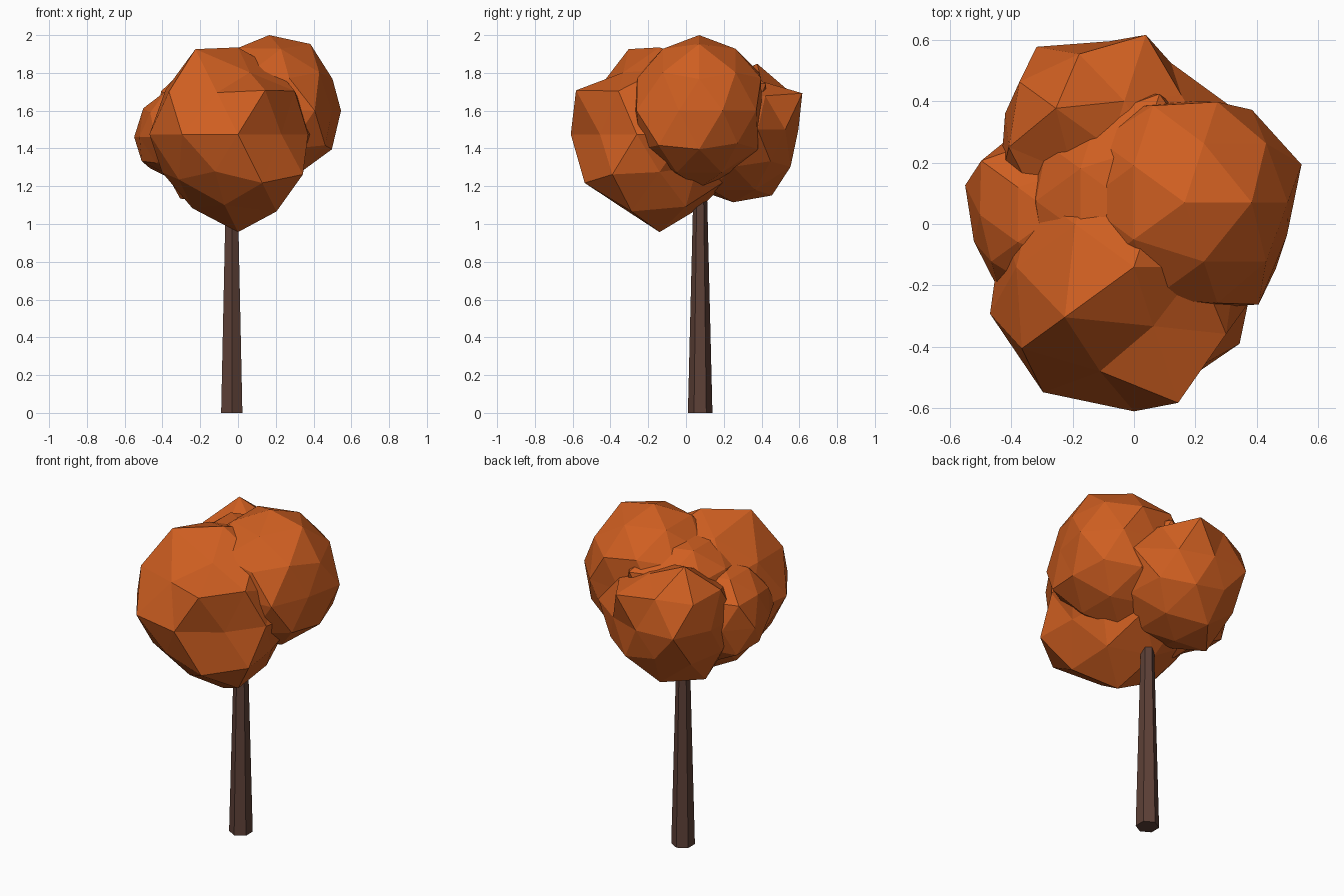
import bpy, bmesh, math
from mathutils import Vector


def material(name, rgb):
    m = bpy.data.materials.new(name)
    m.diffuse_color = (*rgb, 1)
    return m


LEAF = material("autumn orange", (0.62, 0.113, 0.015))
BARK = material("dark bark", (0.109, 0.051, 0.038))


def finish(bm, name, mat):
    me = bpy.data.meshes.new(name)
    bm.to_mesh(me)
    bm.free()
    me.materials.append(mat)
    ob = bpy.data.objects.new(name, me)
    bpy.context.collection.objects.link(ob)
    return ob


def leaf_clump(name, centre, radius, bumps):
    """80-face icosphere; each bump (azimuth, z level, radius) moves one vertex in or out."""
    bm = bmesh.new()
    bmesh.ops.create_icosphere(bm, subdivisions=2, radius=1)
    dirs = {v: v.co.normalized() for v in bm.verts}
    size = {v: radius for v in bm.verts}
    for az, z, r in bumps:
        a, h = math.radians(az), math.sqrt(1 - z * z)
        d = Vector((h * math.cos(a), h * math.sin(a), z))
        size[max(dirs, key=lambda v: dirs[v].dot(d))] = r
    for v in bm.verts:
        v.co = Vector(centre) + dirs[v] * size[v]
    return finish(bm, name, LEAF)


# Trunk: tapered six-sided post, corners along y
bm = bmesh.new()
bmesh.ops.create_cone(bm, cap_ends=True, segments=6, radius1=0.065, radius2=0.035, depth=1.22)
for v in bm.verts:
    a = round((math.atan2(v.co.y, v.co.x) - math.pi / 6) / (math.pi / 3)) * math.pi / 3 + math.pi / 6
    r = 0.065 if v.co.z < 0 else 0.035
    v.co = (-0.033 + r * math.cos(a), 0.075 + r * math.sin(a), v.co.z + 0.61)
finish(bm, "trunk", BARK)

# Foliage clumps
leaf_clump("front_foliage", (0, -0.14, 1.475), 0.45, [
    (0, -1, 0.518), (0, 1, 0.46),
    (270, 0, 0.47), (198, 0, 0.493), (234, 0, 0.504), (306, 0, 0.39), (342, 0, 0.39),
    (-72, 0.447, 0.52), (216, 0.447, 0.505), (252, 0.526, 0.42), (-36, 0.526, 0.436),
    (0, 0.447, 0.37), (36, 0.526, 0.38), (0, 0.851, 0.40),
    (216, 0.851, 0.53), (-72, 0.851, 0.385),
    (288, -0.526, 0.49), (252, -0.447, 0.44), (-36, -0.447, 0.475), (216, -0.526, 0.455),
    (0, -0.526, 0.38), (36, -0.447, 0.38),
    (-36, -0.851, 0.48), (180, -0.851, 0.46), (252, -0.851, 0.44)])

leaf_clump("right_foliage", (0.165, 0.07, 1.6), 0.385, [
    (0, 1, 0.4), (0, -1, 0.41),
    (18, 0, 0.4), (342, 0, 0.35), (306, 0, 0.41), (54, 0, 0.373), (270, 0, 0.35),
    (90, 0, 0.33), (0, 0.447, 0.375), (72, 0.447, 0.385), (108, 0.526, 0.39),
    (0, 0.851, 0.415), (72, 0.851, 0.385), (144, 0.851, 0.39), (216, 0.851, 0.39),
    (0, -0.526, 0.39), (-36, -0.447, 0.41)])

leaf_clump("back_foliage", (-0.08, 0.25, 1.5), 0.375, [
    (0, -1, 0.385), (0, 1, 0.27),
    (126, 0, 0.404), (162, 0, 0.357), (18, 0, 0.42), (54, 0, 0.34), (90, 0, 0.345),
    (72, 0.447, 0.43), (144, 0.447, 0.405), (180, 0.526, 0.385), (36, 0.526, 0.34),
    (216, 0.447, 0.33), (72, 0.851, 0.30), (144, 0.851, 0.41), (216, 0.851, 0.28),
    (288, 0.851, 0.28), (0, 0.851, 0.28),
    (108, -0.447, 0.36), (108, -0.851, 0.41), (180, -0.851, 0.43)])

leaf_clump("left_foliage", (-0.255, 0.03, 1.46), 0.29, [
    (162, 0, 0.31), (198, 0, 0.28), (234, 0, 0.31),
    (144, 0.447, 0.335), (144, -0.526, 0.31), (180, -0.447, 0.285),
    (216, -0.526, 0.26), (180, -0.851, 0.23), (252, -0.851, 0.23), (252, -0.447, 0.27)])

leaf_clump("centre_foliage", (-0.03, 0.075, 1.56), 0.34, [
    (72, 0.447, 0.41), (0, 1, 0.31), (162, 0, 0.33), (198, 0, 0.33),
    (144, 0.447, 0.35), (216, 0.447, 0.36)])
